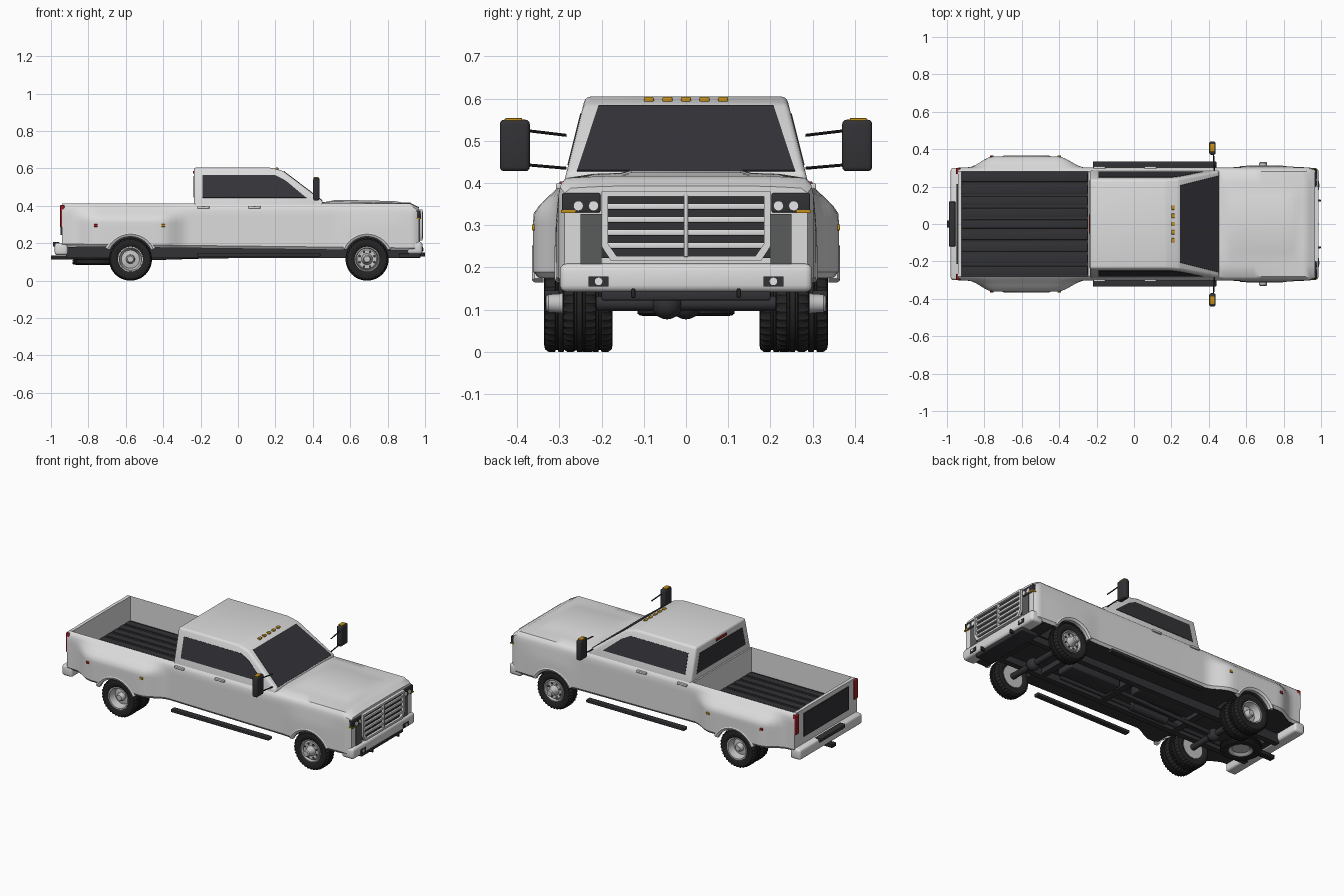
import bpy, bmesh, math
from mathutils import Vector, Matrix

if "Cube" in bpy.data.objects:
    bpy.data.objects.remove(bpy.data.objects["Cube"])


def material(name, *rgb):
    m = bpy.data.materials.new(name)
    m.use_nodes = True
    m.diffuse_color = (*rgb, 1)
    m.node_tree.nodes["Principled BSDF"].inputs["Base Color"].default_value = (*rgb, 1)
    return m


PAINT = material("white paint", .72, .72, .72)
METAL = material("wheel metal", .55, .55, .55)
GLASS = material("dark glass", .035, .035, .042)
PLASTIC = material("dark plastic", .032, .032, .037)
BLACK = material("black rubber", .018, .018, .019)
GREY = material("grey mesh", .1, .105, .105)
AMBER = material("amber lens", .55, .28, .01)
RED = material("red lens", .35, .015, .02)
LAMP = material("lamp lens", .8, .8, .8)
SIDES = ((1, "left"), (-1, "right"))


def finish(name, bm, *mats, bevel=0, angle=35):
    bmesh.ops.remove_doubles(bm, verts=bm.verts, dist=1e-5)
    bmesh.ops.recalc_face_normals(bm, faces=bm.faces)
    if bevel:
        edges = [e for e in bm.edges if e.calc_face_angle(0) > .2]
        bmesh.ops.bevel(bm, geom=edges, offset=bevel, segments=3, profile=.5, affect='EDGES')
    me = bpy.data.meshes.new(name)
    bm.to_mesh(me)
    bm.free()
    for m in mats:
        me.materials.append(m)
    me.shade_smooth()
    me.set_sharp_from_angle(angle=math.radians(angle))
    ob = bpy.data.objects.new(name, me)
    bpy.context.collection.objects.link(ob)
    return ob


def box(name, xr, yr, zr, mat, bevel=0):
    bm = bmesh.new()
    lo, hi = Vector((xr[0], yr[0], zr[0])), Vector((xr[1], yr[1], zr[1]))
    size = [abs(v) for v in hi - lo]
    bmesh.ops.create_cube(bm, size=1, matrix=Matrix.Translation((lo + hi) / 2) @ Matrix.Diagonal((*size, 1)))
    return finish(name, bm, mat, bevel=bevel)


def rod(name, p, q, r, mat, segs=16):
    p, q = Vector(p), Vector(q)
    bm = bmesh.new()
    turn = (q - p).to_track_quat('Z', 'Y').to_matrix().to_4x4()
    bmesh.ops.create_cone(bm, cap_ends=True, segments=segs, radius1=r, radius2=r, depth=(q - p).length,
                          matrix=Matrix.Translation((p + q) / 2) @ turn)
    return finish(name, bm, mat)


def ball(name, loc, r, mat):
    bm = bmesh.new()
    bmesh.ops.create_uvsphere(bm, u_segments=16, v_segments=10, radius=r, matrix=Matrix.Translation(loc))
    return finish(name, bm, mat)


def loft(rings, loop=False):
    bm = bmesh.new()
    vs = [[bm.verts.new(p) for p in ring] for ring in rings]
    n = len(vs[0])
    for a, b in zip(vs, vs[1:] + vs[:1] if loop else vs[1:]):
        for i in range(n):
            bm.faces.new((a[i], a[(i + 1) % n], b[(i + 1) % n], b[i]))
    if not loop:
        bm.faces.new(vs[0])
        bm.faces.new(vs[-1])
    return bm


def plate(name, pts, out, mat):
    pts = [Vector(p) for p in pts]
    n = (pts[1] - pts[0]).cross(pts[2] - pts[0]).normalized()
    n *= 1 if n.dot(Vector(out)) > 0 else -1
    return finish(name, loft([[p - n * .003 for p in pts], [p + n * .002 for p in pts]]), mat)


def lathe(name, prof, loc, mat, side=1, segs=48, lugs=(), upright=True):
    rings = []
    for k in range(segs):
        a, ring = math.tau * k / segs, []
        for i, (r, d) in enumerate(prof):
            r -= .006 if i in lugs and k % 2 else 0
            c, s = r * math.cos(a), r * math.sin(a)
            ring.append(Vector(loc) + Vector((c, d * side, s) if upright else (c, s, d)))
        rings.append(ring)
    return finish(name, loft(rings, True), mat)


def smooth(a, b, v):
    t = min(1, max(0, (v - a) / (b - a)))
    return t * t * (3 - 2 * t)


REAR, FRONT, HUB = -.575, .69, .115


# Body: side surface with swollen rear fenders, raised centre on the hood
def side_y(x, z):
    bulge = .06 * smooth(-.89, -.75, x) * smooth(-.26, -.41, x) * smooth(.405, .32, z)
    flare = .007 * smooth(.5, .62, x) * smooth(.97, .76, x) * smooth(.39, .28, z)
    return .302 - .5 * max(0, x - .94) + bulge + flare - .008 * smooth(.37, .41, z)


def body_ring(x):
    zb, zt = .171 - .012 * x, .412 - .5 * max(0, x - .92)
    crown = zt + .012 * smooth(.38, .5, x) - .007 * smooth(.55, .95, x)
    dome = crown + .007 * smooth(.48, .52, x) * smooth(.88, .84, x)
    half = []
    for f in (0, .06, .2, .35, .48, .56, .64, .72, .8, .88, .95, 1):
        z = zb + (zt - zb) * f
        half.append((side_y(x, z) - (.012 if f in (0, 1) else 0), z))
    half += [(.22, crown - .002), (.155, crown), (.13, dome)]
    return [(x, y, z) for y, z in half] + [(x, -y, z) for y, z in reversed(half)]


xs = [-.942] + [-.9 + .03 * i for i in range(23)] + [0, .2, .38, .44, .48, .5, .52]
xs += [.56 + .04 * i for i in range(8)] + [.86, .88, .9, .92, .94, .955, .968]
body = finish("body", loft([body_ring(x) for x in xs]), PAINT, PLASTIC)
cutters = [box("bed_cutter", (-.922, -.245), (-.282, .282), (.255, .8), PAINT)]
for x in (REAR, FRONT):
    for s, side in SIDES:
        cutters.append(rod("arch_cutter", (x, s * .16, HUB), (x, s * .5, HUB), .134, PLASTIC, 48))
for c in cutters:
    c.hide_render = True
    index = 0 if c.name.startswith("bed") else 1
    c.data.materials.clear()
    for m in (PAINT, PLASTIC):
        c.data.materials.append(m)
    for f in c.data.polygons:
        f.material_index = index
    mod = body.modifiers.new("cut", 'BOOLEAN')
    mod.operation, mod.solver, mod.object = 'DIFFERENCE', 'EXACT', c
cut = bpy.data.meshes.new_from_object(body.evaluated_get(bpy.context.evaluated_depsgraph_get()))
body.modifiers.clear()
body.data = cut
for f in cut.polygons:
    if f.normal.z < -.8 and f.center.z < .2:
        f.material_index = 1
cut.shade_smooth()
cut.set_sharp_from_angle(angle=math.radians(35))
for c in cutters:
    bpy.data.objects.remove(c)

# Bed floor with ribs
box("bed_floor", (-.922, -.245), (-.282, .282), (.25, .262), PLASTIC)
for i in range(9):
    y = (i - 4) * .062
    box("bed_rib", (-.92, -.247), (y - .023, y + .023), (.258, .267), PLASTIC, .003)


# Cab
def cab_y(z):
    return .287 - .25 * (z - .41)


prof = [(-.236, .39), (-.236, .605), (.17, .605), (.24, .588), (.455, .425), (.455, .39)]
finish("cab", loft([[(x, s * cab_y(z), z) for x, z in prof] for s in (1, -1)]), PAINT, bevel=.013)
for s, side in SIDES:
    pane = [(-.19, .443), (-.19, .564), (.2, .564), (.255, .535), (.365, .443)]
    plate(side + "_window", [(x, s * cab_y(z), z) for x, z in pane], (0, s, 0), GLASS)
plate("windshield", [(.246, .207, .5835), (.246, -.207, .5835), (.45, -.258, .4288), (.45, .258, .4288)],
      (1, 0, 1), GLASS)
plate("rear_window", [(-.236, .205, .56), (-.236, -.205, .56), (-.236, -.235, .445), (-.236, .235, .445)],
      (-1, 0, 0), GLASS)
box("high_brake_lamp", (-.241, -.23), (-.05, .05), (.573, .587), RED)
for i in range(-2, 3):
    box("roof_marker", (.2, .217), (i * .044 - .012, i * .044 + .012), (.59, .604), AMBER, .004)

# Tailgate, rear bumper and hitch
box("tailgate_panel", (-.948, -.94), (-.215, .215), (.245, .385), PLASTIC)
box("rear_bumper", (-.98, -.91), (-.3, .3), (.137, .202), PAINT, .014)
box("rear_step", (-.99, -.955), (-.12, .12), (.182, .207), PLASTIC, .004)
box("hitch_bar", (-1, -.85), (-.02, .02), (.113, .135), BLACK, .004)

# Grille
box("grille_back", (.96, .972), (-.2, .2), (.222, .375), PLASTIC)
frame = [(.2, .38), (-.2, .38), (-.2, .25), (-.178, .216), (.178, .216), (.2, .25)]
inner = [(y * .925, .298 + (z - .298) * .86) for y, z in frame]
rings = []
for (a, b), (c, d) in zip(frame, inner):
    rings.append([(.955, a, b), (.986, a, b), (.986, c, d), (.955, c, d)])
finish("grille_frame", loft(rings, True), PAINT)
for i in range(4):
    z = .252 + i * .0308
    box("grille_slat", (.965, .982), (-.188, .188), (z - .007, z + .007), PAINT, .003)
box("grille_post", (.965, .988), (-.005, .005), (.225, .372), PAINT, .002)

# Front bumper
box("front_bumper", (.905, .986), (-.299, .299), (.142, .209), PAINT, .016)
box("front_valance", (.86, .975), (-.2, .2), (.122, .145), PLASTIC, .005)

for s, side in SIDES:
    # Front lamps, wrapping round the corners
    box(side + "_headlamp", (.947, .975), (s * .203, s * .294), (.33, .376), PLASTIC, .004)
    for y in (.219, .255):
        rod(side + "_headlamp_lens", (.97, s * y, .346), (.979, s * y, .346), .012, LAMP)
    box(side + "_turn_lamp", (.945, .978), (s * .262, s * .296), (.329, .336), AMBER)
    box(side + "_cheek_panel", (.96, .972), (s * .2, s * .25), (.2, .327), GREY)
    box(side + "_fog_housing", (.98, .99), (s * .183, s * .231), (.155, .179), PLASTIC)
    rod(side + "_fog_lens", (.985, s * .207, .167), (.993, s * .207, .167), .009, LAMP)
    box(side + "_tow_hook", (.96, 1), (s * .12, s * .13), (.128, .15), BLACK, .003)
    # Tail lamps and side markers
    box(side + "_tail_lamp", (-.951, -.928), (s * .266, s * .3), (.285, .404), RED, .004)
    for x, mat, label in ((-.76, RED, "rear"), (-.4, AMBER, "front")):
        y = side_y(x, .295)
        box(f"{side}_{label}_marker", (x - .01, x + .01), (s * (y - .01), s * (y + .004)), (.288, .302), mat, .002)
    for x in (-.185, .088):
        box(side + "_door_handle", (x - .032, x + .032), (s * .285, s * .308), (.386, .399), PAINT, .003)
    # Tow mirrors
    box(side + "_mirror", (.402, .436), (s * .37, s * .441), (.428, .55), PLASTIC, .01)
    box(side + "_mirror_marker", (.405, .431), (s * .388, s * .428), (.545, .554), AMBER, .002)
    for z0, z1 in ((.513, .524), (.435, .443)):
        rod(side + "_mirror_arm", (.43, s * .283, z0), (.425, s * .375, z1), .0035, BLACK, 8)
    # Running boards and frame rails
    box(side + "_running_board", (-.22, .44), (s * .3, s * .335), (.128, .146), PLASTIC, .004)
    box(side + "_frame_rail", (-.92, .93), (s * .115, s * .15), (.122, .18), PLASTIC)
    # Wheel arch lips
    for wx, label in ((REAR, "rear"), (FRONT, "front")):
        rings = []
        for k in range(25):
            a = math.radians(24 + k * 132 / 24)
            ring = []
            for r, d in ((.121, -.025), (.121, -.004), (.134, .003), (.146, -.003), (.146, -.025)):
                x, z = wx + r * math.cos(a), HUB + r * math.sin(a)
                ring.append((x, s * (side_y(x, z) + d), z))
            rings.append(ring)
        finish(f"{side}_{label}_arch_lip", loft(rings), PAINT)

# Wheels: grooved tyres on metal rims
h = .039
half = [(.066, .8 * h), (.076, h), (.098, 1.03 * h), (.109, .97 * h), (.115, .75 * h), (.115, .36 * h),
        (.110, .32 * h), (.110, .2 * h), (.115, .16 * h)]
tyre = half + [(r, -d) for r, d in reversed(half)]
lugs = (3, 4, len(tyre) - 4, len(tyre) - 5)
back = [(.067, .036), (.067, -.034), (0, -.034)]
hub_rim = [(0, .08), (.016, .08), (.021, .074), (.023, .045), (.03, .03), (.05, .031), (.057, .022), (.061, .037)]
deep_rim = [(0, .028), (.016, .028), (.022, .02), (.024, 0), (.048, -.004), (.054, .01), (.06, .036)]
for s, side in SIDES:
    for x, y, rim, label in ((FRONT, .252, hub_rim, "front"), (REAR, .296, deep_rim, "rear_outer"),
                             (REAR, .214, deep_rim, "rear_inner")):
        loc = (x, s * y, HUB)
        lathe(f"{side}_{label}_tyre", tyre, loc, BLACK, s, 72, lugs)
        lathe(f"{side}_{label}_rim", rim + back, loc, METAL, s)
    for k in range(8):
        a = math.tau * (k + .5) / 8
        px, pz = FRONT + .042 * math.cos(a), HUB + .042 * math.sin(a)
        rod(side + "_front_rim_hole", (px, s * .278, pz), (px, s * .285, pz), .0065, PLASTIC, 12)

# Underside: axles, driveline, tank, exhaust and spare
for x, y, label in ((REAR, 0, "rear"), (FRONT, -.045, "front")):
    rod(label + "_axle", (x, -.22, HUB), (x, .22, HUB), .018, PLASTIC)
    ball(label + "_differential", (x, y, .115), .038, PLASTIC)
rod("driveshaft", (REAR, 0, .118), (.3, 0, .145), .012, PLASTIC)
box("gearbox", (.15, .5), (-.06, .06), (.125, .18), PLASTIC, .01)
box("fuel_tank", (-.35, .05), (.03, .115), (.122, .18), PLASTIC, .008)
rod("exhaust_pipe", (-.8, -.09, .14), (.45, -.09, .14), .011, PLASTIC)
rod("muffler", (-.3, -.085, .142), (-.05, -.085, .142), .024, PLASTIC)
for x in (-.88, -.4, .12, .55, .85):
    box("cross_member", (x - .02, x + .02), (-.13, .13), (.13, .18), PLASTIC)
spare = [(r, d * .55) for r, d in tyre]
lathe("spare_tyre", spare, (-.77, 0, .107), BLACK, segs=60, upright=False)
lathe("spare_rim", [(0, -.006), (.05, -.006), (.06, -.016), (.067, -.018), (.067, .016), (0, .016)],
      (-.77, 0, .107), METAL, upright=False)
